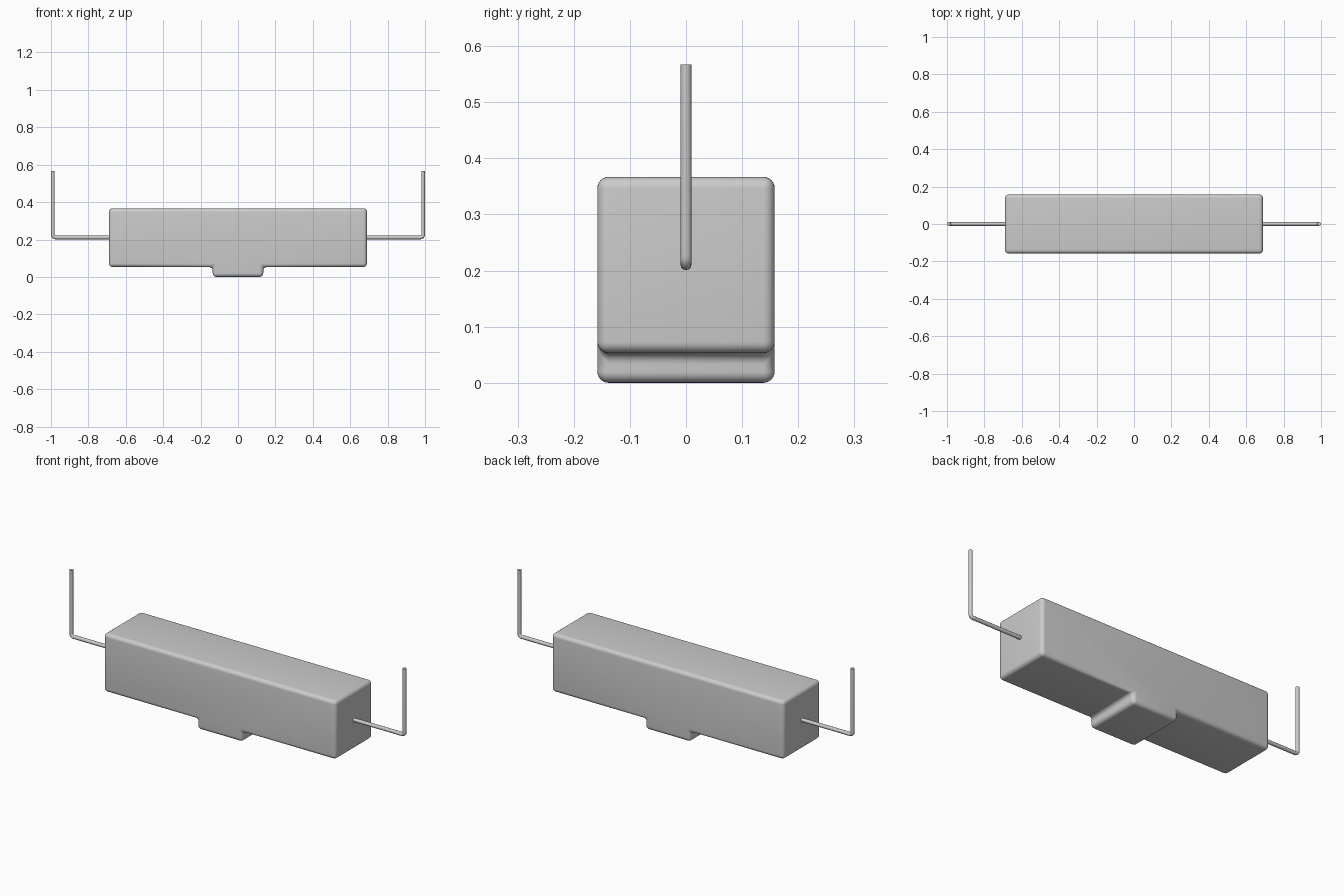
import bpy, bmesh, math

cube = bpy.data.objects.get("Cube")
if cube:
    bpy.data.objects.remove(cube, do_unlink=True)

grey = bpy.data.materials.new("plain grey")
grey.use_nodes = True
colour = (0.6, 0.6, 0.6, 1)
grey.diffuse_color = colour
grey.node_tree.nodes["Principled BSDF"].inputs["Base Color"].default_value = colour

HALF_LEN, HALF_DEPTH, TOP = 0.69, 0.158, 0.367
FOOT_HALF, FOOT_H = 0.135, 0.053
WIRE_R, WIRE_Z, WIRE_X, WIRE_TOP, BEND = 0.01, 0.211, 0.99, 0.567, 0.015


def finish(obj):
    bpy.ops.object.select_all(action='DESELECT')
    obj.select_set(True)
    bpy.context.view_layer.objects.active = obj
    if obj.type == 'CURVE' or obj.modifiers:
        bpy.ops.object.convert(target='MESH')
    obj = bpy.context.object
    obj.data.materials.clear()
    obj.data.materials.append(grey)
    bpy.ops.object.shade_smooth_by_angle(angle=math.radians(35))


# Body block with the stepped foot, all edges rounded
half = [(FOOT_HALF, 0), (FOOT_HALF, FOOT_H), (HALF_LEN, FOOT_H), (HALF_LEN, TOP)]
outline = half + [(-x, z) for x, z in reversed(half)]
bm = bmesh.new()
face = bm.faces.new([bm.verts.new((x, -HALF_DEPTH, z)) for x, z in outline])
side = bmesh.ops.extrude_face_region(bm, geom=[face])["geom"]
bmesh.ops.translate(bm, vec=(0, 2 * HALF_DEPTH, 0),
                    verts=[g for g in side if isinstance(g, bmesh.types.BMVert)])
bmesh.ops.recalc_face_normals(bm, faces=bm.faces)
mesh = bpy.data.meshes.new("body")
bm.to_mesh(mesh)
bm.free()
body = bpy.data.objects.new("body", mesh)
bpy.context.collection.objects.link(body)
bevel = body.modifiers.new("rounding", 'BEVEL')
bevel.width = 0.02
bevel.segments = 6
bevel.limit_method = 'ANGLE'
finish(body)

# Bent wire lead at each end
for name, s in (("left_lead", 1), ("right_lead", -1)):
    path = [(HALF_LEN - 0.02, WIRE_Z)]
    for i in range(7):
        a = math.pi / 2 * i / 6
        path.append((WIRE_X - BEND + BEND * math.sin(a), WIRE_Z + BEND - BEND * math.cos(a)))
    path.append((WIRE_X, WIRE_TOP))
    curve = bpy.data.curves.new(name, 'CURVE')
    curve.dimensions = '3D'
    curve.bevel_depth = WIRE_R
    curve.bevel_resolution = 4
    curve.use_fill_caps = True
    spline = curve.splines.new('POLY')
    spline.points.add(len(path) - 1)
    for p, (x, z) in zip(spline.points, path):
        p.co = (s * x, 0, z, 1)
    lead = bpy.data.objects.new(name, curve)
    bpy.context.collection.objects.link(lead)
    finish(lead)
